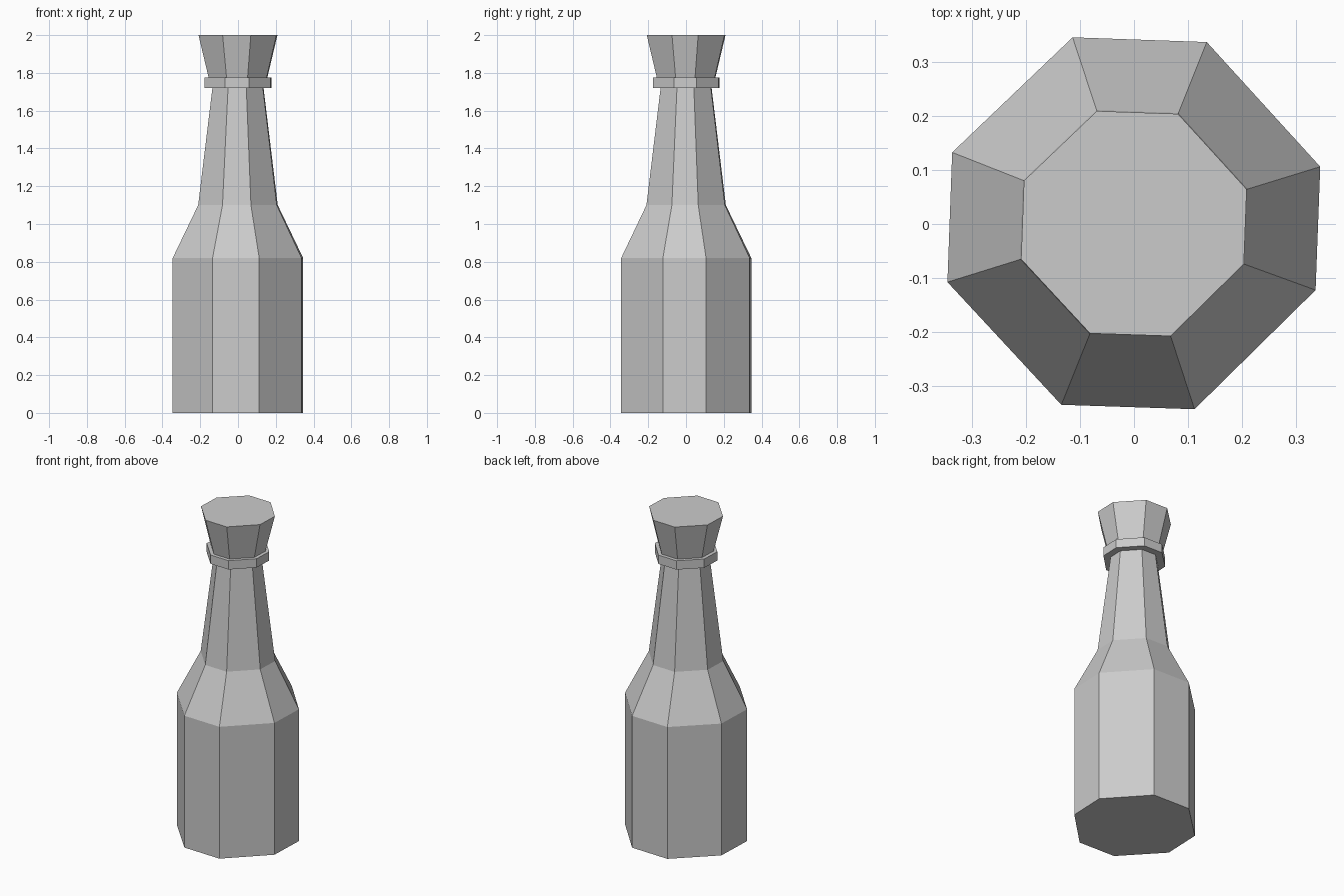
import bpy
from math import cos, sin, radians

if "Cube" in bpy.data.objects:
    bpy.data.objects.remove(bpy.data.objects["Cube"])

# Slightly uneven octagon shared by every part: corner angle and radius
CORNERS = [(17.1, 0.361), (68.2, 0.363), (108.2, 0.364), (158.5, 0.362),
           (197.3, 0.362), (248.1, 0.361), (288.1, 0.361), (340.0, 0.358)]
N = len(CORNERS)


def loft(name, profile, cap_bottom=False, cap_top=False):
    """Stack scaled octagons; profile holds (scale, z) pairs, bottom to top."""
    verts = [(r * s * cos(radians(a)), r * s * sin(radians(a)), z)
             for s, z in profile for a, r in CORNERS]
    faces = [(k * N + i, k * N + (i + 1) % N,
              (k + 1) * N + (i + 1) % N, (k + 1) * N + i)
             for k in range(len(profile) - 1) for i in range(N)]
    if cap_bottom:
        faces.append(tuple(reversed(range(N))))
    if cap_top:
        faces.append(tuple(range(len(verts) - N, len(verts))))
    mesh = bpy.data.meshes.new(name)
    mesh.from_pydata(verts, [], faces)
    mesh.update()
    obj = bpy.data.objects.new(name, mesh)
    bpy.context.collection.objects.link(obj)
    return obj


# Body, shoulder and tapering neck
loft("bottle", [(1, 0), (1, 0.82), (0.61, 1.10), (0.392, 1.72)], cap_bottom=True)

# Collar ring around the top of the neck
loft("collar", [(0.392, 1.72), (0.512, 1.72), (0.512, 1.775), (0.45, 1.775)])

# Flared stopper
loft("stopper", [(0.45, 1.775), (0.605, 2.0)], cap_top=True)
